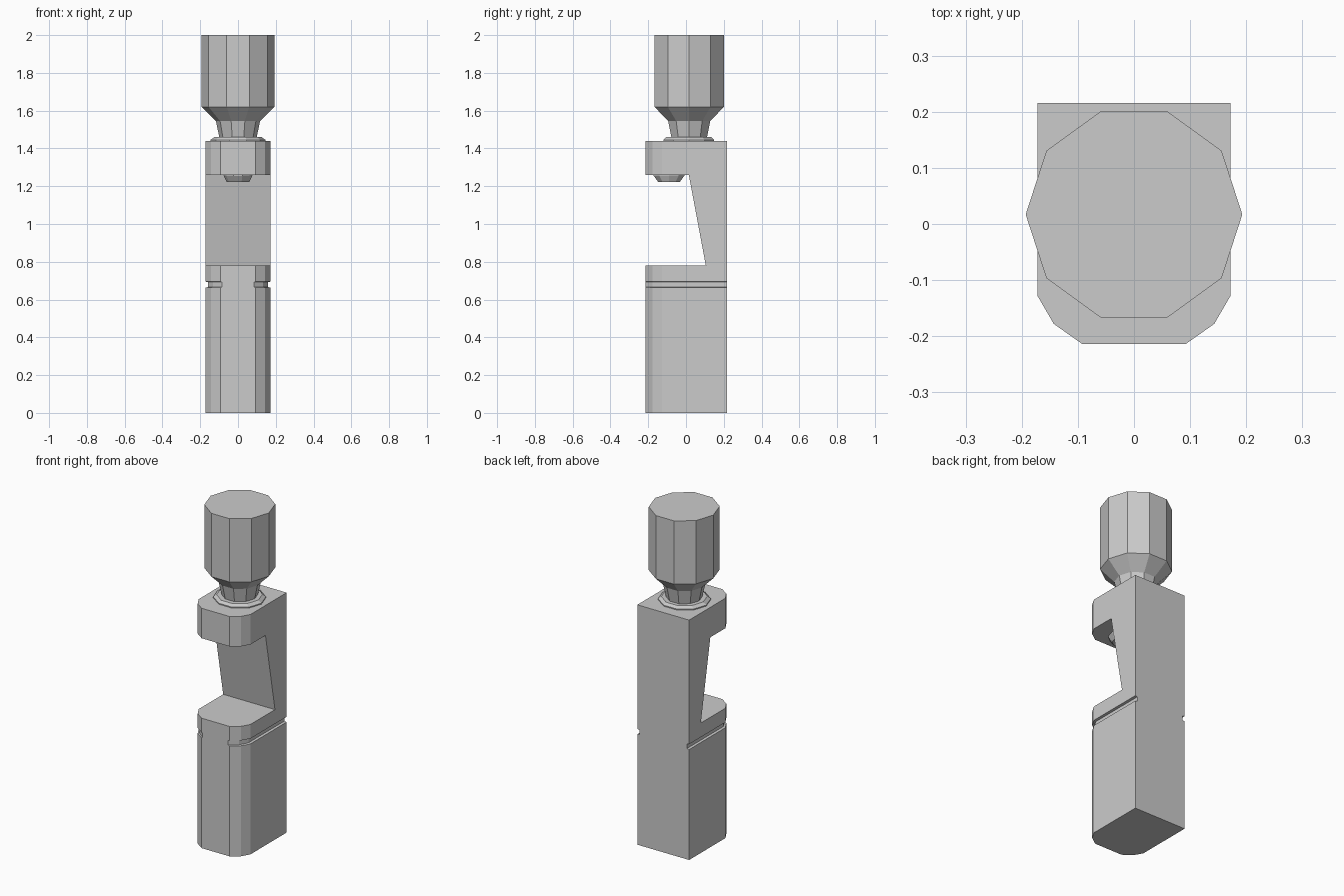
import bpy, bmesh, math

if "Cube" in bpy.data.objects:
    bpy.data.objects.remove(bpy.data.objects["Cube"])


def loft(name, rings):
    """Join equal-length closed rings of points with quads and cap both ends."""
    bm = bmesh.new()
    loops = [[bm.verts.new(p) for p in ring] for ring in rings]
    n = len(loops[0])
    for a, b in zip(loops, loops[1:]):
        for i in range(n):
            j = (i + 1) % n
            bm.faces.new((a[i], a[j], b[j], b[i]))
    bm.faces.new(loops[0][::-1])
    bm.faces.new(loops[-1])
    bmesh.ops.recalc_face_normals(bm, faces=bm.faces)
    mesh = bpy.data.meshes.new(name)
    bm.to_mesh(mesh)
    bm.free()
    ob = bpy.data.objects.new(name, mesh)
    bpy.context.collection.objects.link(ob)
    return ob


def turned(name, sections, cy, sides=10):
    """Faceted turned part; each section is (x radius, y radius, z)."""
    angles = [2 * math.pi * i / sides for i in range(sides)]
    return loft(name, [[(rx * math.cos(a), cy + ry * math.sin(a), z) for a in angles]
                       for rx, ry, z in sections])


# Body: square back, rounded front corners, side grooves below the slot
half = [(0.092, -0.214), (0.143, -0.178), (0.172, -0.128), (0.172, 0.216)]
outline = half + [(-x, y) for x, y in reversed(half)]
levels = [(0, 1), (0.663, 1), (0.666, 0.92), (0.692, 0.92), (0.695, 1), (1.44, 1)]
body = loft("body", [[(x * s, y, z) for x, y in outline] for z, s in levels])

# Slot with a sloping rear wall, cut through the front of the body
slot = [(-0.4, 0.78), (0.105, 0.78), (0.015, 1.26), (-0.4, 1.26)]
cutter = loft("slot_cutter", [[(x, y, z) for y, z in slot] for x in (-0.4, 0.4)])
cutter.hide_render = True
cut = body.modifiers.new("slot", 'BOOLEAN')
cut.operation = 'DIFFERENCE'
cut.solver = 'EXACT'
cut.object = cutter
bpy.context.view_layer.objects.active = body
bpy.ops.object.modifier_apply(modifier=cut.name)
bpy.data.objects.remove(cutter)

# Collar, neck and knob stacked on top
turned("collar", [(0.145, 0.14, 1.435), (0.145, 0.14, 1.446), (0.125, 0.125, 1.46)], 0.015)
turned("knob", [(0.098, 0.098, 1.455), (0.117, 0.117, 1.545),
                (0.193, 0.193, 1.62), (0.193, 0.193, 2.0)], 0.017)

# Small tapered tip under the upper jaw
turned("jaw_tip", [(0.077, 0.087, 1.265), (0.075, 0.085, 1.255), (0.06, 0.06, 1.222)],
       -0.09, sides=10)
